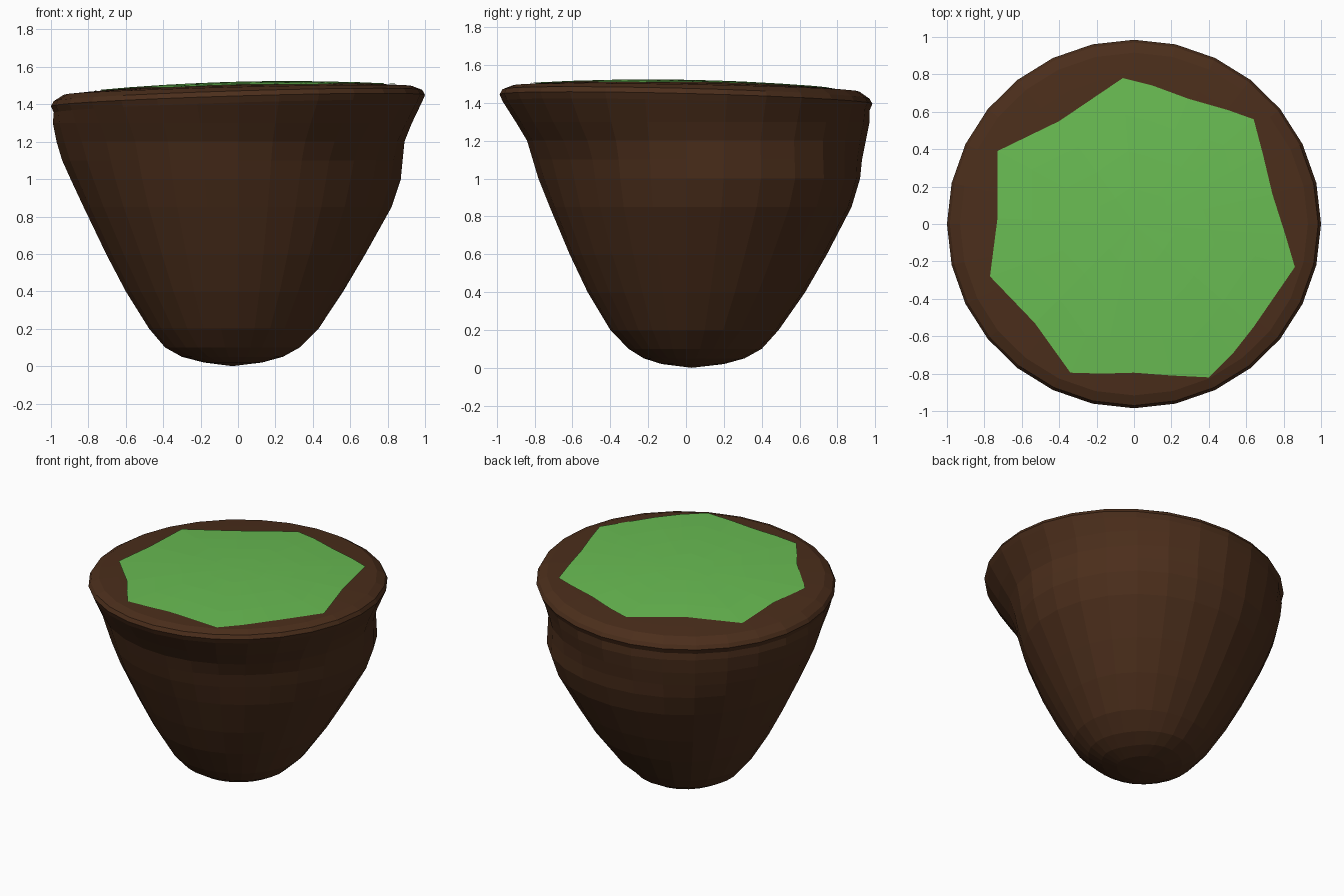
import bpy, bmesh
from math import cos, sin, pi

if "Cube" in bpy.data.objects:
    bpy.data.objects.remove(bpy.data.objects["Cube"])

SIDES = 28
TILT = (0.025, -0.018)

# Underside radii: one row per height, columns E, NE, N, NW, W, SW, S, SE
PROFILE = [
    (0.02, (.13, .15, .20, .21, .18, .16, .12, .11)),
    (0.05, (.24, .25, .31, .32, .30, .26, .22, .21)),
    (0.10, (.33, .35, .40, .41, .39, .35, .30, .30)),
    (0.20, (.43, .47, .49, .51, .475, .44, .40, .40)),
    (0.40, (.56, .62, .63, .64, .60, .56, .52, .52)),
    (0.60, (.68, .74, .745, .75, .705, .66, .615, .62)),
    (0.85, (.82, .88, .875, .87, .825, .775, .72, .72)),
    (1.00, (.87, .93, .92, .925, .895, .83, .78, .76)),
    (1.10, (.88, .925, .93, .95, .94, .86, .81, .785)),
    (1.20, (.89, .92, .95, .97, .97, .89, .84, .83)),
    (1.30, (.93, .945, .97, .98, .99, .94, .90, .90)),
]

GRASS = [(-.06, .78), (.10, .74), (.29, .67), (.50, .61), (.64, .56),
         (.69, .37), (.74, .16), (.81, -.06), (.86, -.23), (.64, -.55),
         (.53, -.69), (.40, -.82), (.20, -.81), (0, -.795), (-.17, -.80),
         (-.34, -.795), (-.53, -.53), (-.77, -.28), (-.73, .03),
         (-.73, .39), (-.40, .55)]


def material(name, color):
    m = bpy.data.materials.new(name)
    m.diffuse_color = (*color, 1)
    m.use_nodes = True
    m.node_tree.nodes["Principled BSDF"].inputs["Base Color"].default_value = m.diffuse_color
    return m


def top_z(x, y):
    return 1.514 - 0.045 * (x * x + y * y) + TILT[0] * x + TILT[1] * y


def radius(row, a):
    """Smooth periodic interpolation between the eight directions."""
    t = a / (2 * pi) * 8
    i = int(t)
    f = t - i
    p0, p1, p2, p3 = (row[(i + k) % 8] for k in (-1, 0, 1, 2))
    return p1 + 0.5 * f * (p2 - p0 + f * (2*p0 - 5*p1 + 4*p2 - p3
                           + f * (3*(p1 - p2) + p3 - p0)))


def loft(name, rings, mat, start=None, end=None):
    """Skin a stack of closed rings, fanning to optional end points."""
    bm = bmesh.new()
    loops = [[bm.verts.new(p) for p in ring] for ring in rings]
    n = len(loops[0])
    for a, b in zip(loops, loops[1:]):
        for i in range(n):
            j = (i + 1) % n
            bm.faces.new((a[i], a[j], b[j], b[i]))
    for point, ring in ((start, loops[0]), (end, loops[-1])):
        if point:
            c = bm.verts.new(point)
            for i in range(n):
                bm.faces.new((c, ring[i], ring[(i + 1) % n]))
    bmesh.ops.recalc_face_normals(bm, faces=bm.faces)
    if not start and sum(f.normal.z for f in bm.faces) < 0:
        bmesh.ops.reverse_faces(bm, faces=bm.faces)
    me = bpy.data.meshes.new(name)
    bm.to_mesh(me)
    bm.free()
    me.materials.append(mat)
    ob = bpy.data.objects.new(name, me)
    bpy.context.collection.objects.link(ob)
    return ob


soil = material("soil", (0.07, 0.027, 0.011))
grass = material("grass", (0.14, 0.50, 0.085))
angles = [2 * pi * k / SIDES for k in range(SIDES)]

# Earth mound: lumpy underside, tilted rim, gently domed top
rings = [[(radius(row, a) * cos(a), radius(row, a) * sin(a), z)
          for a in angles] for z, row in PROFILE]
for r, dz in ((0.985, 1.385), (1.0, 1.42), (0.985, 1.447)):
    rings.append([(r * cos(a), 0.985 * r * sin(a),
                   dz + 0.03 * cos(a) - 0.025 * sin(a)) for a in angles])
for r in (0.93, 0.8, 0.55, 0.3):
    ring = [(r * cos(a), 0.985 * r * sin(a)) for a in angles]
    rings.append([(x, y, top_z(x, y)) for x, y in ring])
loft("earth_mound", rings, soil, (-0.03, 0.03, 0), (0, 0, top_z(0, 0)))

# Grass patch: angular sheet following the dome
patch = [[(x * s, y * s, top_z(x * s, y * s) + 0.005) for x, y in GRASS]
         for s in (1, 0.75, 0.5, 0.25)]
loft("grass_patch", patch, grass, end=(0, 0, top_z(0, 0) + 0.005))
